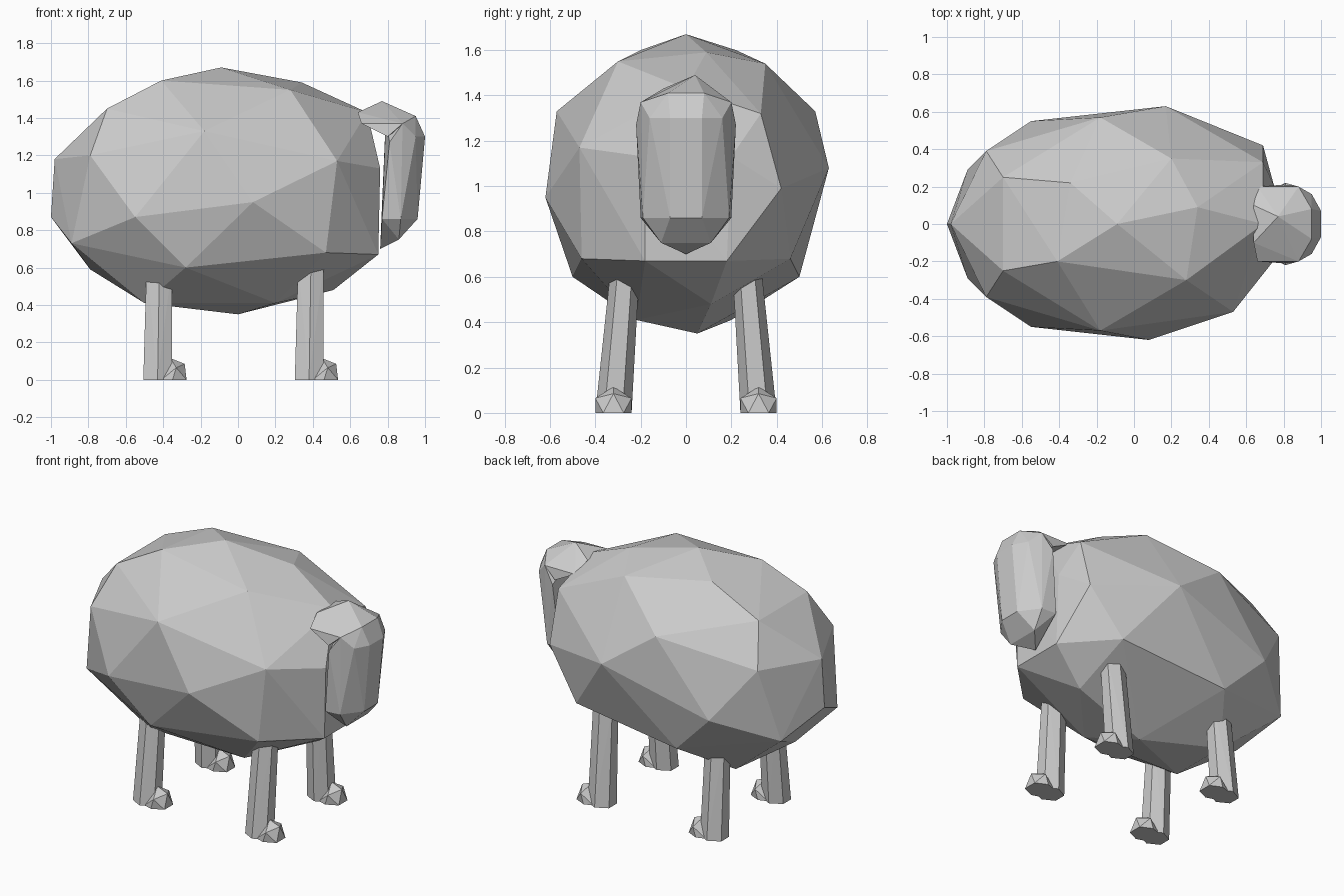
import bpy, bmesh, math


def hull(name, points):
    """Faceted solid wrapped around a few control points."""
    bm = bmesh.new()
    for p in points:
        bm.verts.new(p)
    bmesh.ops.convex_hull(bm, input=bm.verts[:])
    loose = [v for v in bm.verts if not v.link_faces]
    bmesh.ops.delete(bm, geom=loose, context='VERTS')
    bmesh.ops.recalc_face_normals(bm, faces=bm.faces[:])
    mesh = bpy.data.meshes.new(name)
    bm.to_mesh(mesh)
    bm.free()
    ob = bpy.data.objects.new(name, mesh)
    bpy.context.collection.objects.link(ob)
    return ob


def both(points):
    """Points plus their mirror images across y = 0."""
    return points + [(x, -y, z) for x, y, z in points if y]


# Woolly body: paired points, then the uneven ones
paired = both([
    (-0.55, 0.55, 0.87), (-0.79, 0.39, 1.20), (-0.18, 0.57, 1.33),
    (-0.70, 0.25, 1.45), (-0.89, 0.29, 0.73), (-0.28, 0.50, 0.60),
    (0.47, 0.46, 0.68), (0.75, 0.18, 0.67), (-0.50, 0.20, 0.41),
])
uneven = [
    (-0.98, 0.00, 1.18), (-1.00, 0.00, 0.87), (-0.79, 0.00, 0.59),
    (-0.09, 0.00, 1.67), (-0.41, -0.20, 1.60), (-0.34, 0.22, 1.60),
    (0.28, -0.30, 1.55), (0.34, 0.09, 1.59), (0.20, 0.35, 1.54),
    (0.08, -0.62, 0.95), (0.17, 0.63, 1.08), (0.53, -0.47, 1.17),
    (0.69, 0.42, 0.99), (0.69, 0.33, 1.32), (0.69, 0.00, 1.43),
    (0.76, -0.18, 1.13), (0.75, 0.20, 1.13), (0.51, 0.11, 0.48),
    (0.00, 0.05, 0.35), (0.20, -0.22, 0.41),
]
hull("body", paired + uneven)

# Head with long face
hull("head", both([
    (0.88, 0.20, 1.37), (0.95, 0.08, 1.41), (1.00, 0.07, 1.30),
    (0.95, 0.16, 1.30), (0.81, 0.22, 1.27), (0.96, 0.07, 0.86),
    (0.87, 0.19, 0.86), (0.77, 0.20, 0.86), (0.86, 0.11, 0.75),
    (0.76, 0.00, 0.70),
]) + [(0.79, 0.00, 1.40)])

# Crown of the head joining the back
hull("head_crown", both([
    (0.66, 0.20, 1.37), (0.88, 0.20, 1.37), (0.95, 0.08, 1.41),
    (0.80, 0.21, 1.30), (0.64, 0.10, 1.43),
]) + [(0.77, 0.04, 1.49)])

# Legs: splayed six-sided posts, each with a small pointed hoof
for label, cx in (("front", 0.38), ("back", -0.43)):
    for side, s in (("right", -1), ("left", 1)):
        post = []
        for i in range(6):
            a = math.radians(60 * i + 30)
            dx, dy = 0.088 * math.cos(a), 0.08 * math.sin(a)
            post += [(cx + dx, s * 0.32 + dy, 0.0),
                     (cx + 0.01 + 0.9 * dx, s * 0.27 + 0.8 * dy, 0.62)]
        hull(f"{label}_leg_{side}", post)
        hull(f"{label}_hoof_{side}", [(cx + x, s * 0.32 + y, z) for x, y, z in both([
            (0.02, 0.06, 0.0), (0.08, 0.08, 0.0), (0.155, 0.045, 0.0),
            (0.10, 0.08, 0.065), (0.145, 0.0, 0.085), (0.07, 0.0, 0.115),
        ])])
